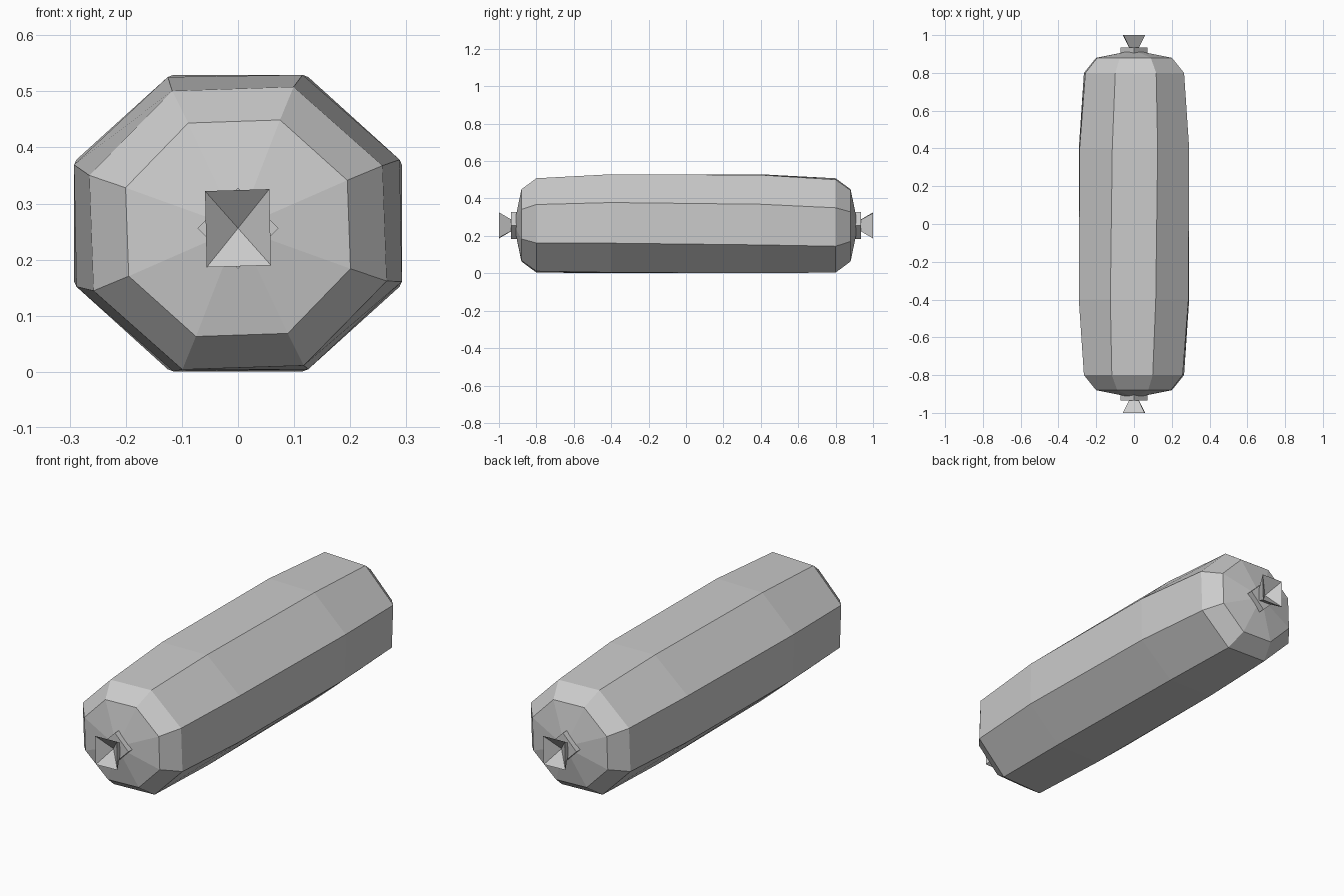
import bpy, bmesh
from math import sin, cos, pi, radians

old = bpy.data.objects.get("Cube")
if old:
    bpy.data.objects.remove(old)

grey = bpy.data.materials.new("plain grey")
grey.use_nodes = True
grey.diffuse_color = (0.6, 0.6, 0.6, 1)
grey.node_tree.nodes["Principled BSDF"].inputs["Base Color"].default_value = (0.6, 0.6, 0.6, 1)

END_Z = 0.256


def ring(bm, y, z, rx, rz, sides, turn):
    """Add a loop of vertices around the long axis."""
    angles = [turn + 2 * pi * i / sides for i in range(sides)]
    return [bm.verts.new((rx * cos(a), y, z + rz * sin(a))) for a in angles]


def bridge(bm, a, b):
    for i in range(len(a)):
        j = (i + 1) % len(a)
        bm.faces.new((a[i], a[j], b[j], b[i]))


def fan(bm, loop, y, z):
    tip = bm.verts.new((0, y, z))
    for i in range(len(loop)):
        bm.faces.new((loop[i], loop[(i + 1) % len(loop)], tip))


def finish(bm, name):
    bmesh.ops.recalc_face_normals(bm, faces=bm.faces)
    mesh = bpy.data.meshes.new(name)
    bm.to_mesh(mesh)
    bm.free()
    mesh.materials.append(grey)
    obj = bpy.data.objects.new(name, mesh)
    bpy.context.collection.objects.link(obj)
    return obj


# Eight-sided body with a slight twist and domed ends
bm = bmesh.new()
sections = [(-0.88, END_Z, 0.214, 0.206, 2), (-0.80, END_Z, 0.283, 0.269, 2),
            (-0.40, 0.265, 0.314, 0.284, 1), (0.40, 0.265, 0.314, 0.284, -1),
            (0.80, END_Z, 0.283, 0.269, -2), (0.88, END_Z, 0.214, 0.206, -2)]
loops = [ring(bm, y, z, rx, rz, 8, radians(22.5 + t)) for y, z, rx, rz, t in sections]
for a, b in zip(loops, loops[1:]):
    bridge(bm, a, b)
fan(bm, loops[0], -0.92, END_Z)
fan(bm, loops[-1], 0.92, END_Z)
finish(bm, "sausage_body")

for end, spin in (("front", 0), ("back", pi)):
    # Diamond-shaped clip
    bm = bmesh.new()
    inner = ring(bm, -0.905, END_Z, 0.072, 0.072, 4, 0)
    outer = ring(bm, -0.935, END_Z, 0.072, 0.072, 4, 0)
    bridge(bm, inner, outer)
    bm.faces.new(inner)
    bm.faces.new(outer)
    finish(bm, end + "_clip").rotation_euler.z = spin

    # Flared casing tail with a hollow end
    bm = bmesh.new()
    turn = radians(46.5)
    neck = ring(bm, -0.93, END_Z, 0.034, 0.04, 4, turn)
    rim = ring(bm, -1.0, END_Z, 0.081, 0.096, 4, turn)
    bridge(bm, neck, rim)
    bm.faces.new(neck)
    fan(bm, rim, -0.945, END_Z)
    finish(bm, end + "_tail").rotation_euler.z = spin
